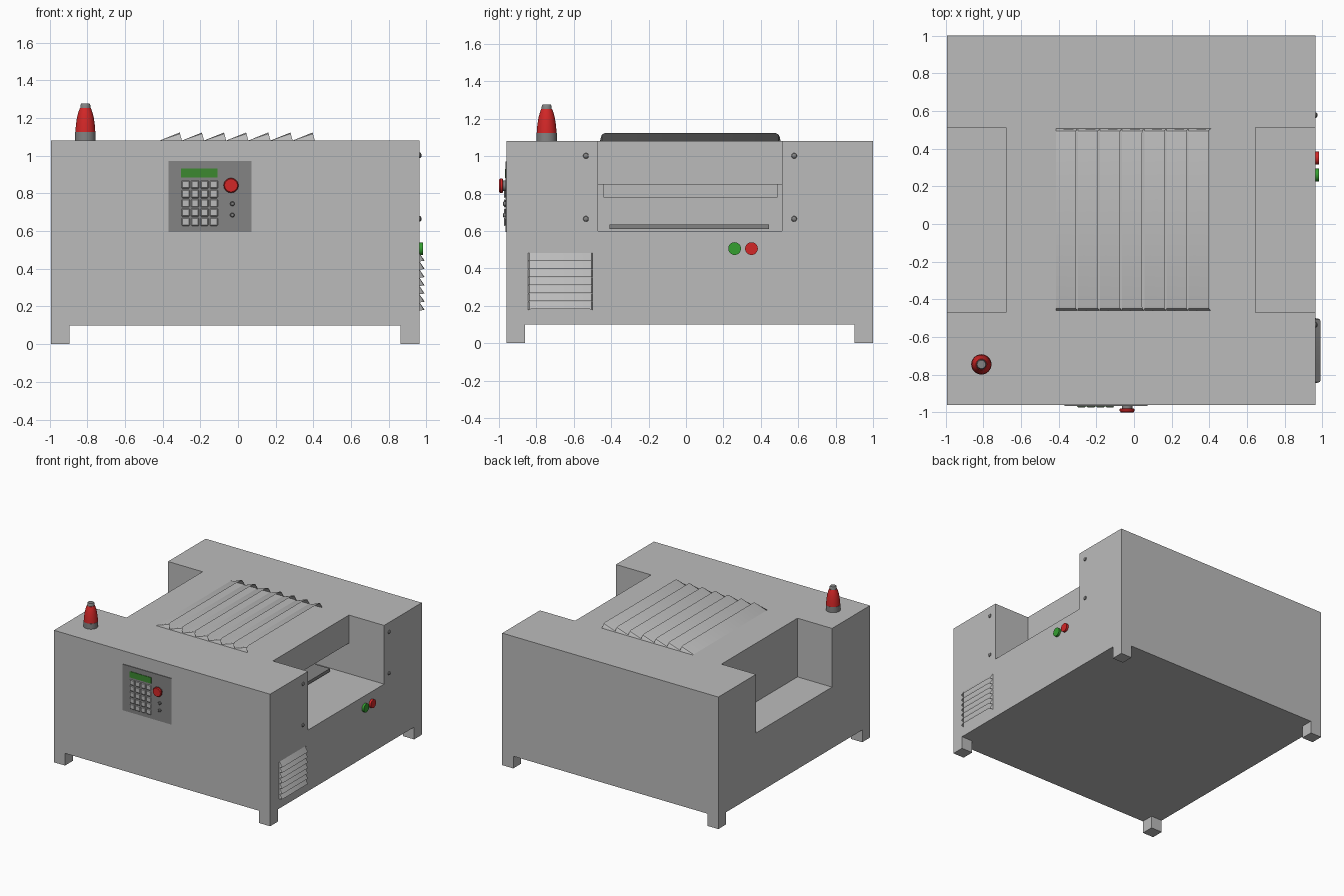
import bpy, bmesh, math
from mathutils import Vector, Matrix

if "Cube" in bpy.data.objects:
    bpy.data.objects.remove(bpy.data.objects["Cube"])


def material(name, rgb):
    m = bpy.data.materials.new(name)
    m.diffuse_color = (*rgb, 1)
    m.use_nodes = True
    m.node_tree.nodes["Principled BSDF"].inputs["Base Color"].default_value = m.diffuse_color
    return m


BODY = material("light grey paint", (0.50, 0.50, 0.50))
DARK = material("dark grey", (0.23, 0.23, 0.23))
RED = material("red", (0.65, 0.02, 0.02))
GREEN = material("green", (0.035, 0.35, 0.03))
SCREEN = material("screen green", (0.045, 0.25, 0.03))

X0, X1, Y0, Y1, TOP = -0.993, 0.963, -0.96, 1.0, 1.08


def add(name, bm, mat, smooth=None):
    me = bpy.data.meshes.new(name)
    bm.to_mesh(me)
    bm.free()
    ob = bpy.data.objects.new(name, me)
    bpy.context.collection.objects.link(ob)
    me.materials.append(mat)
    if smooth:
        bpy.ops.object.select_all(action='DESELECT')
        ob.select_set(True)
        bpy.context.view_layer.objects.active = ob
        bpy.ops.object.shade_smooth_by_angle(angle=math.radians(smooth))
    return ob


def box(name, lo, hi, mat, bevel=0):
    lo, hi = Vector(lo), Vector(hi)
    bm = bmesh.new()
    bmesh.ops.create_cube(bm, size=1)
    for v in bm.verts:
        v.co = (lo + hi) / 2 + v.co * (hi - lo)
    if bevel:
        bmesh.ops.bevel(bm, geom=bm.edges[:], offset=bevel, segments=1, affect='EDGES')
    return add(name, bm, mat)


def lathe(name, profile, origin, axis, mat, segments=32):
    """Revolve (radius, distance) points around an axis through origin."""
    bm = bmesh.new()
    rings = []
    for r, h in profile:
        rings.append([bm.verts.new((r * math.cos(2 * math.pi * i / segments),
                                    r * math.sin(2 * math.pi * i / segments), h))
                      for i in range(segments)])
    for a, b in zip(rings, rings[1:]):
        for i in range(segments):
            j = (i + 1) % segments
            bm.faces.new((a[i], a[j], b[j], b[i]))
    bm.faces.new(rings[0][::-1])
    bm.faces.new(rings[-1])
    rot = Vector((0, 0, 1)).rotation_difference(Vector(axis)).to_matrix().to_4x4()
    bm.transform(Matrix.Translation(origin) @ rot)
    return add(name, bm, mat, 35)


def prism(name, points, ya, yb, mat):
    """Extrude an xz outline along y."""
    bm = bmesh.new()
    f = bm.faces.new([bm.verts.new((x, ya, z)) for x, z in points])
    ext = bmesh.ops.extrude_face_region(bm, geom=[f])
    for v in ext['geom']:
        if isinstance(v, bmesh.types.BMVert):
            v.co.y = yb
    bmesh.ops.recalc_face_normals(bm, faces=bm.faces[:])
    return add(name, bm, mat)


def louvres(name, count, pitch, length, rise, place):
    """Open-mouthed pressed hoods, u down the slope, v along, w outward."""
    bm = bmesh.new()
    h = length / 2
    half = [(-h, 0), (-h + 0.1 * rise, 0.5 * rise), (-h + 0.25 * rise, 0.85 * rise),
            (-h + 0.55 * rise, rise)]
    arch = half + [(-v, w) for v, w in reversed(half)]
    for k in range(count):
        back = [bm.verts.new(place(k * pitch, v, 0.0005)) for v, w in arch]
        mouth = [bm.verts.new(place(k * pitch + pitch * (1 - 0.1 * w / rise), v, w))
                 for v, w in arch]
        for i in range(len(arch) - 1):
            bm.faces.new((back[i], mouth[i], mouth[i + 1], back[i + 1]))
    return add(name, bm, BODY, 30)


# Cabinet with side recesses; the right one runs on as a tunnel
cabinet = box("cabinet", (X0, Y0, 0.1), (X1, Y1, TOP), BODY)
cutters = [
    prism("left_recess_cutter", [(-1.2, 0.6), (-0.68, 0.6), (-0.68, 1.3), (-1.2, 1.3)],
          -0.47, 0.513, BODY),
    prism("right_recess_cutter", [(-0.45, 0.6), (1.2, 0.6), (1.2, 1.3), (0.645, 1.3),
                                  (0.645, 0.85), (-0.45, 0.85)], -0.47, 0.513, BODY)]
bpy.context.view_layer.objects.active = cabinet
for c in cutters:
    c.hide_render = True
    mod = cabinet.modifiers.new("recess", 'BOOLEAN')
    mod.operation, mod.solver, mod.object = 'DIFFERENCE', 'EXACT', c
    bpy.ops.object.modifier_apply(modifier=mod.name)
    bpy.data.objects.remove(c)

# Feet flush with the corners
for sx, x in (("left", X0), ("right", X1 - 0.1)):
    for sy, y in (("front", Y0), ("back", Y1 - 0.1)):
        box(f"{sy}_{sx}_foot", (x, y, 0), (x + 0.1, y + 0.1, 0.1), BODY)

# Inside the tunnel: feed plate and hanging housing
box("feed_plate", (-0.3, -0.41, 0.61), (0.52, 0.445, 0.635), DARK)
box("tunnel_housing", (-0.3, -0.44, 0.78), (0.5, 0.49, 0.85), BODY)

# Louvres on the roof and the right side
louvres("roof_louvres", 7, 0.1175, 0.965, 0.043,
        lambda u, v, w: (-0.415 + u, 0.023 + v, TOP + w))
louvres("side_louvres", 7, 0.0435, 0.345, 0.027,
        lambda u, v, w: (X1 + w, -0.672 + v, 0.482 - u))

# Warning beacon
at = (-0.81, -0.745, TOP)
lathe("beacon_base", [(0.054, 0), (0.054, 0.045)], at, (0, 0, 1), DARK)
lathe("beacon_lens", [(0.053, 0.045), (0.050, 0.085), (0.044, 0.125), (0.036, 0.155),
                      (0.029, 0.172)], at, (0, 0, 1), RED)
lathe("beacon_cap", [(0.027, 0.172), (0.026, 0.19), (0.022, 0.196)], at, (0, 0, 1), DARK)

# Control panel with screen and keypad
P = Y0 - 0.005
box("control_panel", (-0.368, P, 0.595), (0.072, Y0, 0.972), DARK)
box("screen", (-0.302, P - 0.004, 0.883), (-0.108, P, 0.932), SCREEN)
for r in range(5):
    for c in range(4):
        x, z = -0.278 + 0.05 * c, 0.847 - 0.0495 * r
        box(f"key_{r}_{c}", (x - 0.021, P - 0.009, z - 0.021),
            (x + 0.021, P, z + 0.021), BODY, 0.004)

# Emergency stop and two small knobs
stop = (-0.037, P, 0.842)
lathe("stop_collar", [(0.028, 0), (0.028, 0.014)], stop, (0, -1, 0), DARK)
lathe("stop_button", [(0.034, 0.013), (0.039, 0.017), (0.039, 0.027), (0.034, 0.034)],
      stop, (0, -1, 0), RED)
for i, z in enumerate((0.745, 0.685)):
    lathe(f"small_knob_{i}", [(0.012, 0), (0.012, 0.01), (0.008, 0.013)],
          (-0.03, P, z), (0, -1, 0), DARK, 16)

# Start and stop buttons on the right side
for name, y, mat in (("start_button", 0.26, GREEN), ("halt_button", 0.35, RED)):
    lathe(name, [(0.034, 0), (0.034, 0.018)], (X1, y, 0.506), (1, 0, 0), mat)

# Screws beside the right recess
for y in (-0.535, 0.578):
    for z in (0.665, 1.002):
        lathe("recess_screw", [(0.015, 0), (0.013, 0.006), (0.007, 0.01)],
              (X1, y, z), (1, 0, 0), DARK, 16)
